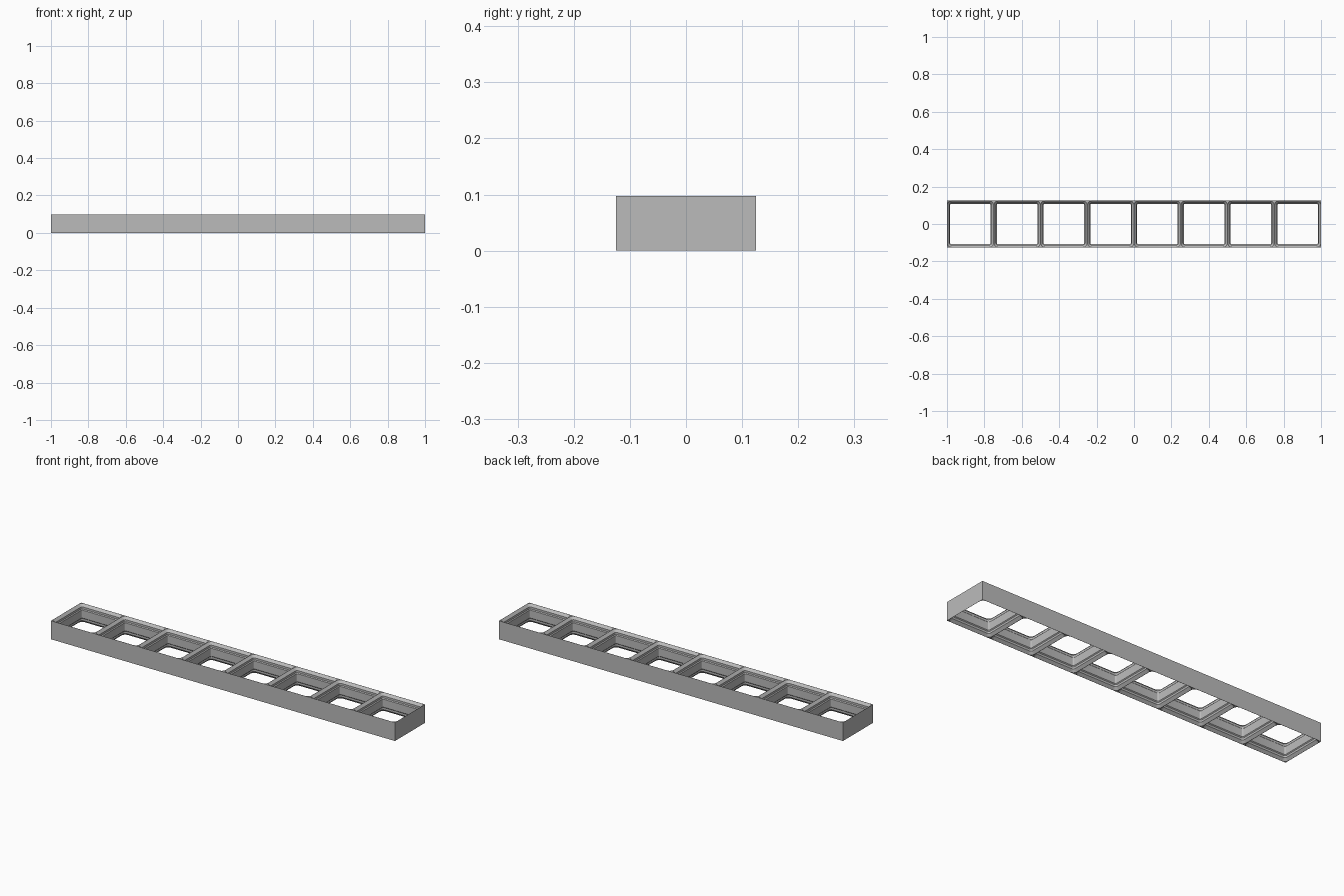
import bpy, bmesh, math

cube = bpy.data.objects.get("Cube")
if cube:
    bpy.data.objects.remove(cube, do_unlink=True)

CELLS = 8
PITCH = 2 / CELLS
MM = PITCH / 42          # one cell is 42 units wide
HEIGHT = 16.3 * MM
HALF = PITCH / 2
RADIUS = 4 * MM
STEPS = 6

grey = bpy.data.materials.new("plain_grey")
grey.use_nodes = True
colour = (0.5, 0.5, 0.5, 1)
grey.diffuse_color = colour
grey.node_tree.nodes["Principled BSDF"].inputs["Base Color"].default_value = colour

# Stepped socket profile as (inset, depth), mirrored to the underside
socket = [(0.1, 0), (2.15, 2.15), (2.15, 3.95), (2.85, 4.65)]
profile = [(i * MM, HEIGHT - d * MM) for i, d in socket]
profile += [(i * MM, d * MM) for i, d in reversed(socket)]

bm = bmesh.new()


def rounded_ring(cx, inset, z):
    """Rounded square loop of one socket level."""
    r = RADIUS - inset
    c = HALF - inset - r
    ring = []
    for k, (sx, sy) in enumerate(((1, 1), (-1, 1), (-1, -1), (1, -1))):
        for s in range(STEPS + 1):
            a = math.pi / 2 * (k + s / STEPS)
            ring.append(bm.verts.new((cx + sx * c + r * math.cos(a),
                                      sy * c + r * math.sin(a), z)))
    return ring


def square_ring(cx, z):
    """Four outer corners, each repeated to match the rounded loop."""
    ring = []
    for sx, sy in ((1, 1), (-1, 1), (-1, -1), (1, -1)):
        ring += [bm.verts.new((cx + sx * HALF, sy * HALF, z))] * (STEPS + 1)
    return ring


def bridge(a, b):
    n = len(a)
    for i in range(n):
        j = (i + 1) % n
        corners = list(dict.fromkeys((a[i], a[j], b[j], b[i])))
        bm.faces.new(corners)


for cell in range(CELLS):
    cx = -1 + PITCH * (cell + 0.5)
    top, bottom = square_ring(cx, HEIGHT), square_ring(cx, 0)
    loops = [top] + [rounded_ring(cx, i, z) for i, z in profile] + [bottom]
    for a, b in zip(loops, loops[1:]):
        bridge(a, b)
    # Outer walls: front and back on every cell, ends on the outermost
    for side in range(4):
        if (side == 1 and cell) or (side == 3 and cell < CELLS - 1):
            continue
        p, q = side * (STEPS + 1), (side + 1) % 4 * (STEPS + 1)
        if side == 0 or side == 2 or side == 1 or side == 3:
            bm.faces.new((bottom[p], bottom[q], top[q], top[p]))

bmesh.ops.remove_doubles(bm, verts=bm.verts, dist=1e-5)
bmesh.ops.recalc_face_normals(bm, faces=bm.faces)

mesh = bpy.data.meshes.new("socket_grid_frame")
bm.to_mesh(mesh)
bm.free()
mesh.materials.append(grey)
frame = bpy.data.objects.new("socket_grid_frame", mesh)
bpy.context.collection.objects.link(frame)
bpy.context.view_layer.objects.active = frame
frame.select_set(True)
bpy.ops.object.shade_smooth_by_angle(angle=math.radians(30))
